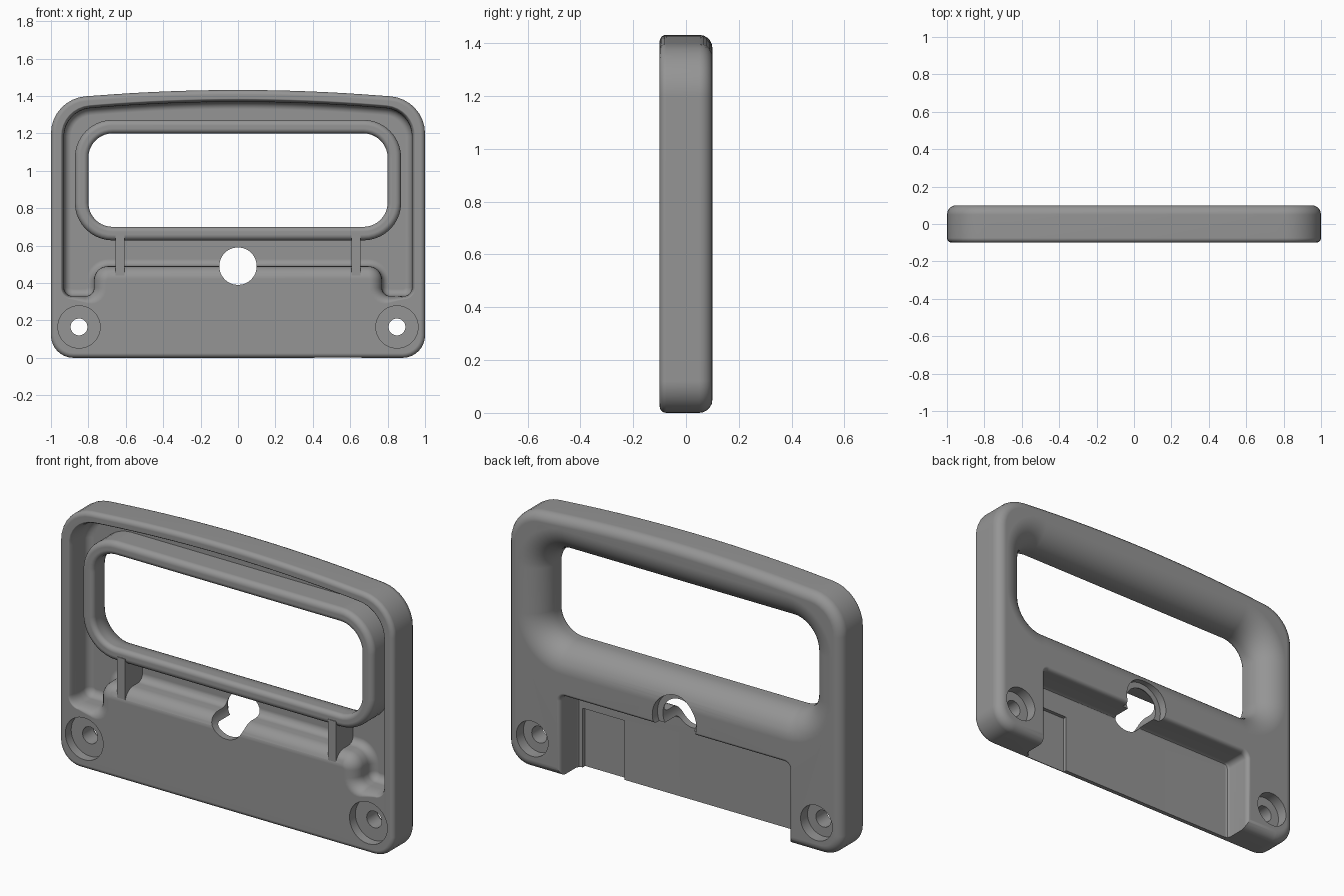
import bpy, bmesh, math
from mathutils import Vector

if "Cube" in bpy.data.objects:
    bpy.data.objects.remove(bpy.data.objects["Cube"])


def rounded(corners, n=8):
    """Counter-clockwise x/z polygon; each corner is (x, z, radius)."""
    out = []
    for i, (x, z, r) in enumerate(corners):
        p = Vector((x, z))
        if r == 0:
            out.append(p)
            continue
        a = (Vector(corners[i - 1][:2]) - p).normalized()
        b = (Vector(corners[(i + 1) % len(corners)][:2]) - p).normalized()
        half = a.angle(b) / 2
        c = p + (a + b).normalized() * (r / math.sin(half))
        t = r / math.tan(half)
        s, e = p + a * t - c, p + b * t - c
        a0 = math.atan2(s.y, s.x)
        d = (math.atan2(e.y, e.x) - a0 + math.pi) % (2 * math.pi) - math.pi
        for k in range(n + 1):
            ang = a0 + d * k / n
            out.append(c + Vector((math.cos(ang), math.sin(ang))) * r)
    return out


def offset(pts, dist):
    """Move each outline point outward by its own distance."""
    res = []
    for i, p in enumerate(pts):
        d1 = (p - pts[i - 1]).normalized()
        d2 = (pts[(i + 1) % len(pts)] - p).normalized()
        n1, n2 = Vector((d1.y, -d1.x)), Vector((d2.y, -d2.x))
        res.append(p + (n1 + n2) / (1 + n1.dot(n2)) * dist[i])
    return res


def loft(name, pts, levels):
    """Solid through outlines; each level is (y, offset or list of offsets)."""
    bm = bmesh.new()
    rings = []
    for y, o in levels:
        o = o if isinstance(o, list) else [o] * len(pts)
        rings.append([bm.verts.new((p.x, y, p.y)) for p in offset(pts, o)])
    for r1, r2 in zip(rings, rings[1:]):
        for i in range(len(pts)):
            bm.faces.new((r1[i - 1], r1[i], r2[i], r2[i - 1]))
    bm.faces.new(rings[0])
    bm.faces.new(rings[-1][::-1])
    bmesh.ops.recalc_face_normals(bm, faces=bm.faces)
    me = bpy.data.meshes.new(name)
    bm.to_mesh(me)
    bm.free()
    ob = bpy.data.objects.new(name, me)
    bpy.context.collection.objects.link(ob)
    return ob


def fillet(y0, y1, f, n=6):
    """Convex quarter round: offset 0 at y0 growing to f at y1."""
    return [(y0 + (y1 - y0) * math.sin(k / n * math.pi / 2),
             f * (1 - math.cos(k / n * math.pi / 2))) for k in range(n + 1)]


def edge(y_out, y_in, r, n=5):
    """Rounded outer edge of a solid, from inset r at y_out to 0 at y_in."""
    return [(y, -o) for y, o in fillet(y_in, y_out, r, n)][::-1]


def disc(name, x, z, r, y0, y1):
    pts = [Vector((x + r * math.cos(a * math.pi / 24), z + r * math.sin(a * math.pi / 24)))
           for a in range(48)]
    return loft(name, pts, [(y0, 0), (y1, 0)])


def box(name, x0, x1, z0, z1, y0, y1):
    return loft(name, rounded([(x0, z0, 0), (x1, z0, 0), (x1, z1, 0), (x0, z1, 0)]),
                [(y0, 0), (y1, 0)])


def combine(target, other, op):
    m = target.modifiers.new(op, 'BOOLEAN')
    m.operation, m.object, m.solver = op, other, 'EXACT'
    bpy.context.view_layer.objects.active = target
    bpy.ops.object.modifier_apply(modifier=m.name)
    bpy.data.objects.remove(other)


def crown(half, z, rise, n=16):
    """Gentle arch, right to left."""
    return [(half * (1 - 2 * k / n), z + rise * (1 - (1 - 2 * k / n) ** 2), 0)
            for k in range(n + 1)]


# plate with arched top and rounded edges
outline = rounded([(-1, 0, .12), (1, 0, .12), (1, 1.385, .2)]
                  + crown(.76, 1.402, .03) + [(-1, 1.385, .2)])
plate = loft("handle_plate", outline,
             edge(-.1, -.075, .025) + edge(.1, .05, .05)[::-1])

# channel pocket on the front, with a wide round over the shelf
pocket = rounded([(-.93, .33, .045), (-.77, .33, .045), (-.77, .49, .075), (.77, .49, .075),
                  (.77, .33, .045), (.93, .33, .045), (.93, 1.322, .15)]
                 + crown(.75, 1.338, .03) + [(-.93, 1.322, .15)])


def flare(p):
    if p.y > .56:
        return .018
    t = min(max((.84 - abs(p.x)) / .07, 0), 1)
    return .018 + .05 * t


front = [(y, [o * flare(p) for p in pocket]) for y, o in fillet(-.03, -.1, 1)][::-1]
front.insert(0, (-.12, front[0][1]))
floor = [(y, -o) for y, o in fillet(.01, .05, .038)]
combine(plate, loft("pocket_cutter", pocket, front + floor), 'DIFFERENCE')

# raised rim around the grip opening
opening = rounded([(-.8, .7, .13), (.8, .7, .13), (.8, 1.2, .13), (-.8, 1.2, .13)], 10)
rim = [(y, o + .072) for y, o in edge(-.095, -.065, .03)]
combine(plate, loft("rim", opening, rim + [(.055, .072)]), 'UNION')

# ribs between rim and shelf
for s in (-1, 1):
    combine(plate, box("rib", s * .63 - .024, s * .63 + .024, .44, .66, -.098, .07), 'UNION')

# grip opening with a generous round on the back
grip = [(-.12, .025)] + fillet(-.07, -.095, .025)[::-1] + fillet(-.04, .1, .14, 12) + [(.12, .14)]
combine(plate, loft("opening_cutter", opening, grip), 'DIFFERENCE')

# hollow in the back, open at the bottom, with a shallow extra pad recess
hollow = rounded([(-.685, -.2, 0), (.685, -.2, 0), (.685, .44, .03), (-.685, .44, .03)])
combine(plate, loft("hollow_cutter", hollow,
                    [(-.06, -.02), (-.054, -.008), (-.04, 0)] + fillet(.075, .1, .02) + [(.12, .02)]),
        'DIFFERENCE')
combine(plate, box("pad_cutter", .41, .66, -.1, .32, -.08, -.03), 'DIFFERENCE')

# centre hole with a wider step on the back
combine(plate, disc("centre_hole", 0, .49, .1, -.2, .2), 'DIFFERENCE')
combine(plate, disc("centre_step", 0, .49, .132, .055, .2), 'DIFFERENCE')

# screw holes, counterbored on both sides
for s in (-1, 1):
    for r, y0, y1 in ((.113, -.2, -.05), (.045, -.15, .15), (.095, .04, .2)):
        combine(plate, disc("screw_cutter", s * .85, .165, r, y0, y1), 'DIFFERENCE')

# dark grey finish
grey = bpy.data.materials.new("dark_grey")
grey.diffuse_color = (.3, .3, .3, 1)
grey.use_nodes = True
grey.node_tree.nodes["Principled BSDF"].inputs["Base Color"].default_value = grey.diffuse_color
plate.data.materials.clear()
plate.data.materials.append(grey)
for f in plate.data.polygons:
    f.material_index = 0

# smooth shading with crisp edges
bpy.ops.object.select_all(action='DESELECT')
plate.select_set(True)
bpy.context.view_layer.objects.active = plate
bpy.ops.object.shade_smooth_by_angle(angle=math.radians(32))
wn = plate.modifiers.new("weighted_normals", 'WEIGHTED_NORMAL')
wn.keep_sharp = True
